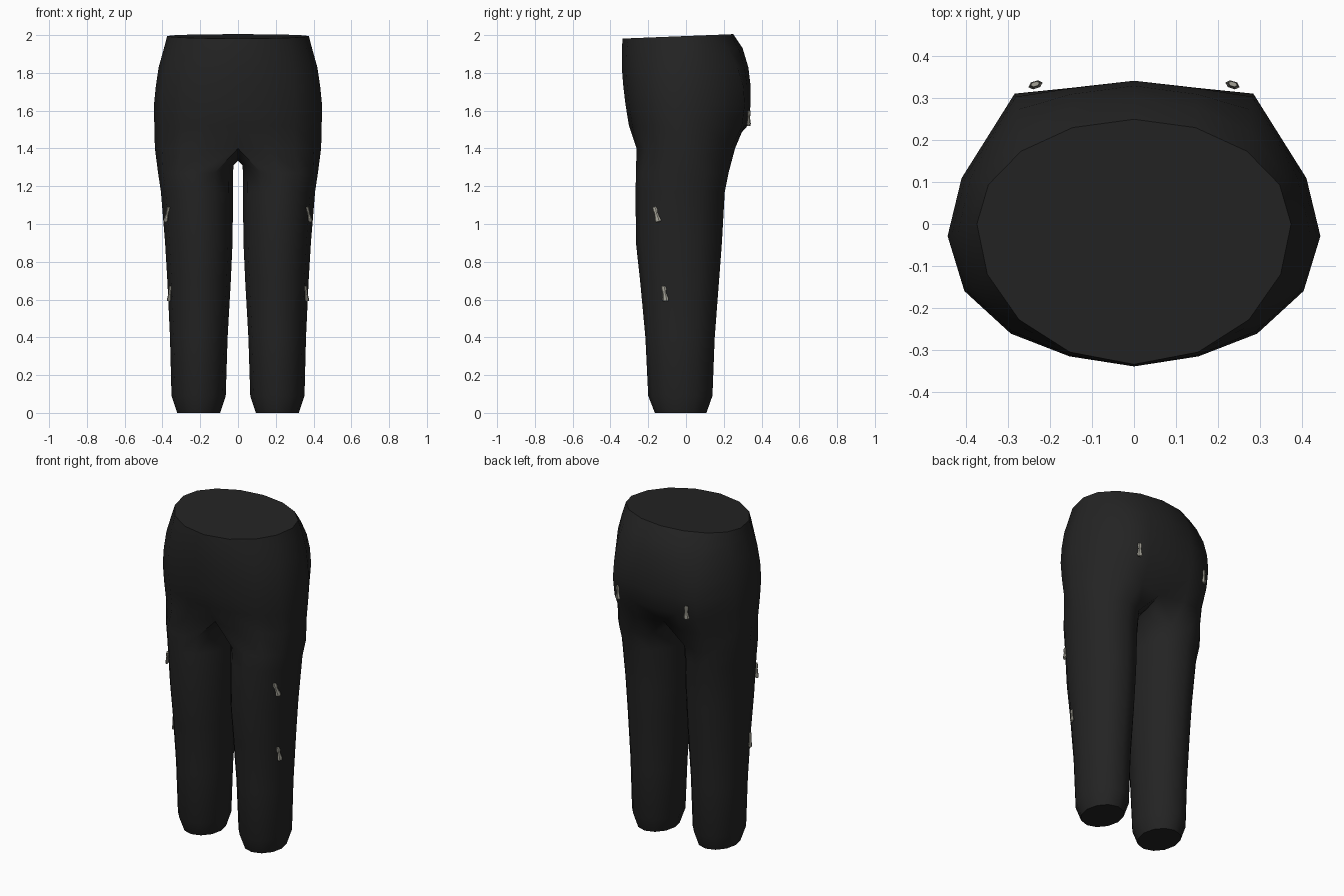
import bpy, bmesh, math
from mathutils import Vector

if "Cube" in bpy.data.objects:
    bpy.data.objects.remove(bpy.data.objects["Cube"])


def material(name, rgb):
    m = bpy.data.materials.new(name)
    m.diffuse_color = (*rgb, 1)
    m.use_nodes = True
    m.node_tree.nodes["Principled BSDF"].inputs["Base Color"].default_value = m.diffuse_color
    return m


BLACK = material("black cloth", (0.017, 0.017, 0.017))
GREY = material("warm grey metal", (0.36, 0.35, 0.30))


def finish(name, bm, mat, angle):
    """Make a mirrored object from the +x half."""
    bmesh.ops.recalc_face_normals(bm, faces=bm.faces)
    me = bpy.data.meshes.new(name)
    bm.to_mesh(me)
    bm.free()
    me.materials.append(mat)
    ob = bpy.data.objects.new(name, me)
    bpy.context.collection.objects.link(ob)
    bpy.ops.object.select_all(action='DESELECT')
    ob.select_set(True)
    bpy.context.view_layer.objects.active = ob
    mod = ob.modifiers.new("mirror", 'MIRROR')
    mod.use_clip = True
    bpy.ops.object.modifier_apply(modifier=mod.name)
    bpy.ops.object.shade_smooth_by_angle(angle=math.radians(angle))
    return ob


def strip(bm, a, b, closed=False):
    n = len(a)
    for i in range(n if closed else n - 1):
        j = (i + 1) % n
        bm.faces.new((a[i], a[j], b[j], b[i]))


# Hip half outline (front centre round to back centre), unit sized
HIP = [(0, -1), (.34, -.94), (.67, -.80), (.91, -.5), (1, -.09),
       (.925, .32), (.64, .91), (.34, .95), (0, 1)]
OVAL = [(math.sin(math.radians(a)), -math.cos(math.radians(a)))
        for a in (0, 24, 47, 69, 90, 112, 134, 157, 180)]

# z, half width, front, back, blend from oval to hip outline
TORSO = [(1.995, .375, .335, .25, 0), (1.93, .392, .34, .30, .2),
         (1.83, .42, .34, .33, .6), (1.73, .435, .332, .342, .9),
         (1.63, .445, .32, .342, 1), (1.52, .443, .302, .326, 1),
         (1.40, .44, .28, .275, .8)]
# z, inner x, outer x, front, back
LEG = [(1.27, .025, .423, .265, .225), (1.17, .026, .408, .267, .205),
       (.90, .029, .386, .265, .190), (.70, .038, .374, .243, .175),
       (.40, .055, .36, .215, .152), (.09, .065, .352, .20, .14),
       (.01, .095, .322, .165, .108)]

# Trousers: hips
bm = bmesh.new()
rows = []
for z, w, f, b, t in TORSO:
    row = []
    for i, (o, h) in enumerate(zip(OVAL, HIP)):
        x, y = (o[k] + (h[k] - o[k]) * t for k in (0, 1))
        y *= f if y < 0 else b
        if z < 1.45 and i in (0, 8):      # seam dips in towards the crotch
            y *= .8
        dz = .012 * y / .3 if z > 1.98 else 0
        row.append(bm.verts.new((x * w, y, z + dz)))
    rows.append(row)
for a, b in zip(rows, rows[1:]):
    strip(bm, a, b)
bm.faces.new(rows[0])                      # closed waist

# Trousers: crotch arch and leg
arch = [bm.verts.new((0, y, z)) for y, z in ((.11, 1.36), (0, 1.335), (-.12, 1.36))]
prev = rows[-1] + arch
for k, (z, xi, xo, f, b) in enumerate(LEG):
    ring = []
    for i in range(12):
        a = math.radians(-120 + 30 * i)
        y = (f + b) / 2 * math.sin(a) + (b - f) / 2
        lift = .04 if k == 0 and i > 8 else 0
        ring.append(bm.verts.new(((xi + xo) / 2 + (xo - xi) / 2 * math.cos(a), y, z + lift)))
    strip(bm, prev, ring, True)
    prev = ring
for v in prev:
    v.co.z = 0
bm.faces.new(prev)
finish("trousers", bm, BLACK, 55)


# Small metal fasteners: flat pins with a narrow neck
def fastener(name, top, bottom, wide):
    top, bottom, wide = Vector(top), Vector(bottom), Vector(wide).normalized()
    thick = (bottom - top).cross(wide).normalized()
    bm = bmesh.new()
    rings = []
    for t, r in ((0, .011), (.2, .014), (.4, .010), (.65, .013), (.85, .018), (1, .015)):
        c = top.lerp(bottom, t)
        rings.append([bm.verts.new(c + wide * r * math.cos(i * math.pi / 3)
                                   + thick * r * .55 * math.sin(i * math.pi / 3))
                      for i in range(6)])
    for a, b in zip(rings, rings[1:]):
        strip(bm, a, b, True)
    bm.faces.new(rings[0])
    bm.faces.new(rings[-1])
    finish(name, bm, GREY, 30)


fastener("thigh_fasteners", (.367, -.168, 1.09), (.385, -.147, 1.012), (.35, .9, .2))
fastener("shin_fasteners", (.358, -.12, .672), (.366, -.107, .592), (.3, .95, .1))
fastener("seat_fasteners", (.236, .334, 1.60), (.235, .332, 1.52), (.95, -.3, 0))
